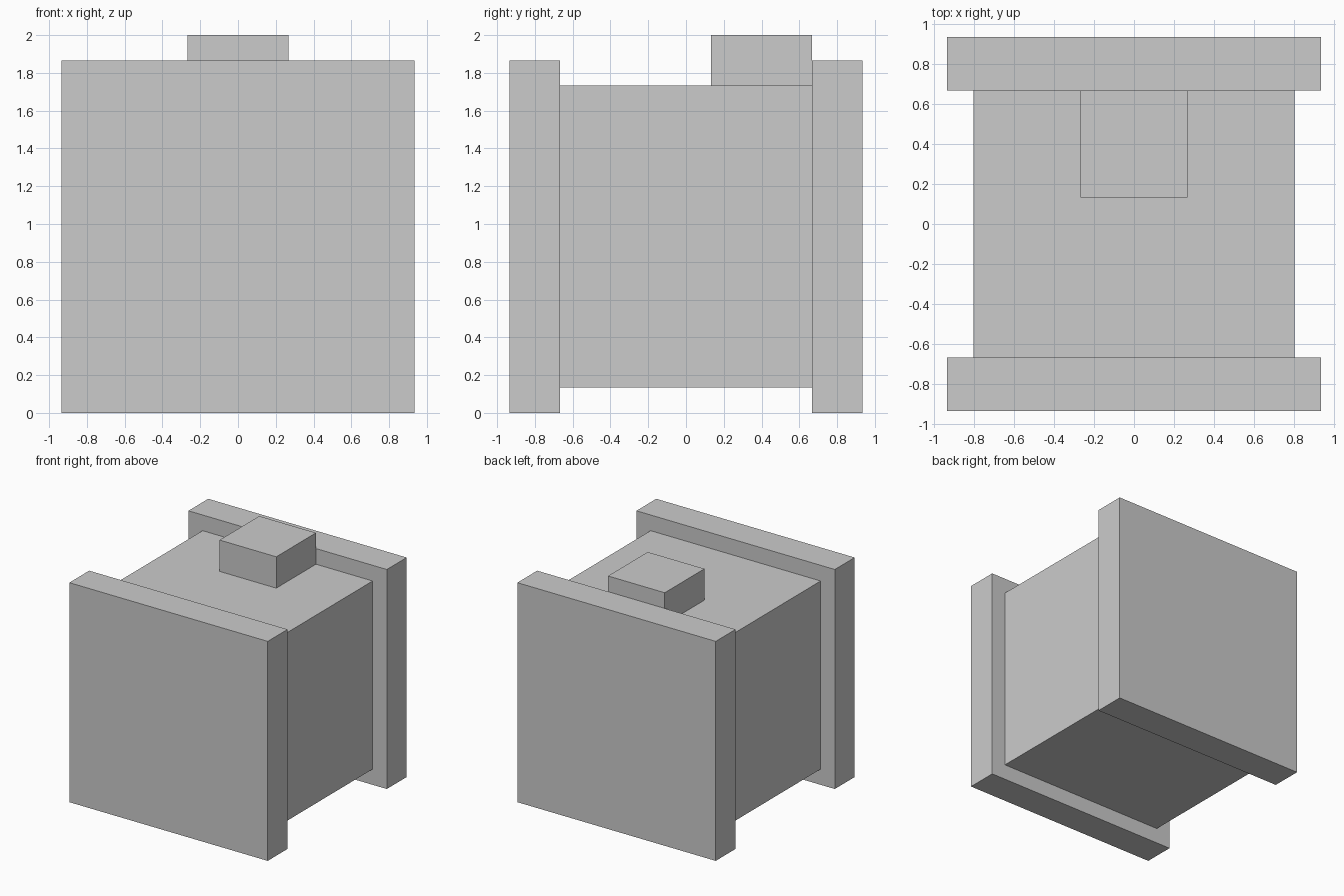
import bpy

if "Cube" in bpy.data.objects:
    bpy.data.objects.remove(bpy.data.objects["Cube"])

U = 2 / 15  # the model sits on a regular grid of 15 units in height


def box(name, x, y, z):
    """Flat-sided box from (min, max) ranges in grid units."""
    ranges = (x, y, z)
    bpy.ops.mesh.primitive_cube_add(size=1, location=[(a + b) / 2 * U for a, b in ranges])
    obj = bpy.context.object
    obj.name = name
    obj.scale = [(b - a) * U for a, b in ranges]
    bpy.ops.object.transform_apply(location=False, rotation=False, scale=True)
    return obj


# Central body, raised off the ground between the end plates
box("body", (-6, 6), (-5, 5), (1, 13))

# Matching end plates
box("front_plate", (-7, 7), (-7, -5), (0, 14))
box("back_plate", (-7, 7), (5, 7), (0, 14))

# Small block on top, against the back plate
box("top_block", (-2, 2), (1, 5), (13, 15))
